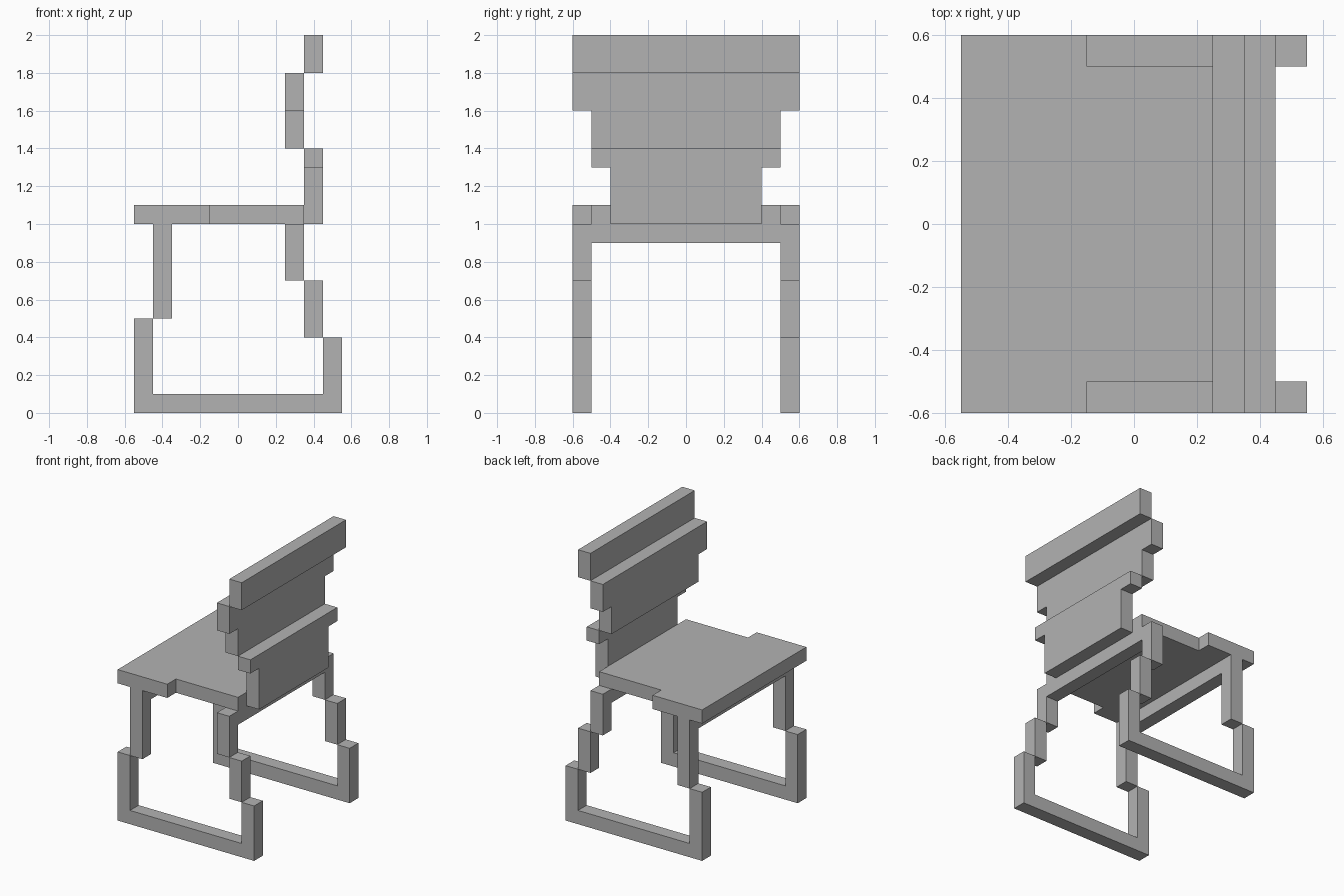
import bpy
import bmesh
from mathutils import Vector

if "Cube" in bpy.data.objects:
    bpy.data.objects.remove(bpy.data.objects["Cube"])

grey = bpy.data.materials.new("grey")
grey.diffuse_color = (0.45, 0.45, 0.45, 1.0)
grey.use_nodes = True
grey.node_tree.nodes["Principled BSDF"].inputs["Base Color"].default_value = grey.diffuse_color


def prism(name, profile, axis, start, end):
    """Extrude a flat profile along an axis; profile uses the other two axes in order."""
    def point(a, b):
        co = [a, b]
        co.insert(axis, start)
        return co

    bm = bmesh.new()
    face = bm.faces.new([bm.verts.new(point(a, b)) for a, b in profile])
    shift = Vector((0, 0, 0))
    shift[axis] = end - start
    geom = bmesh.ops.extrude_face_region(bm, geom=[face], use_keep_orig=True)["geom"]
    bmesh.ops.translate(bm, vec=shift, verts=[g for g in geom if isinstance(g, bmesh.types.BMVert)])
    bmesh.ops.recalc_face_normals(bm, faces=bm.faces[:])
    mesh = bpy.data.meshes.new(name)
    bm.to_mesh(mesh)
    bm.free()
    mesh.materials.append(grey)
    obj = bpy.data.objects.new(name, mesh)
    bpy.context.collection.objects.link(obj)
    return obj


def mirrored(half):
    """Complete a half profile (first coordinate positive) across zero."""
    return half + [(-a, b) for a, b in reversed(half)]


X, Y, Z = 0, 1, 2

# Sled feet and the stepped rear leg blocks, on both sides
foot = [(-0.55, 0), (0.55, 0), (0.55, 0.4), (0.45, 0.4), (0.45, 0.1),
        (-0.45, 0.1), (-0.45, 0.5), (-0.55, 0.5)]
leg_block = [(0.35, 0.4), (0.45, 0.4), (0.45, 0.7), (0.35, 0.7)]
for side, y in (("left", -0.6), ("right", 0.5)):
    prism("sled_foot_" + side, foot, Y, y, y + 0.1)
    prism("rear_leg_block_" + side, leg_block, Y, y, y + 0.1)

# Upper legs joined by a rail under the seat
for name, x, bottom in (("front", -0.45, 0.5), ("rear", 0.25, 0.7)):
    arch = mirrored([(0.5, 0.9), (0.5, bottom), (0.6, bottom), (0.6, 1.0)])
    prism(name + "_upper_legs", arch, X, x, x + 0.1)

# Seat, narrower towards the back
seat = [(-0.55, -0.6), (-0.15, -0.6), (-0.15, -0.5), (0.35, -0.5)]
prism("seat", seat + [(x, -y) for x, y in reversed(seat)], Z, 1.0, 1.1)

# Backrest in three staggered slabs
prism("back_lower", mirrored([(0.4, 1.0), (0.4, 1.3), (0.5, 1.3), (0.5, 1.4)]), X, 0.35, 0.45)
prism("back_middle", mirrored([(0.5, 1.4), (0.5, 1.6), (0.6, 1.6), (0.6, 1.8)]), X, 0.25, 0.35)
prism("back_top", mirrored([(0.6, 1.8), (0.6, 2.0)]), X, 0.35, 0.45)
